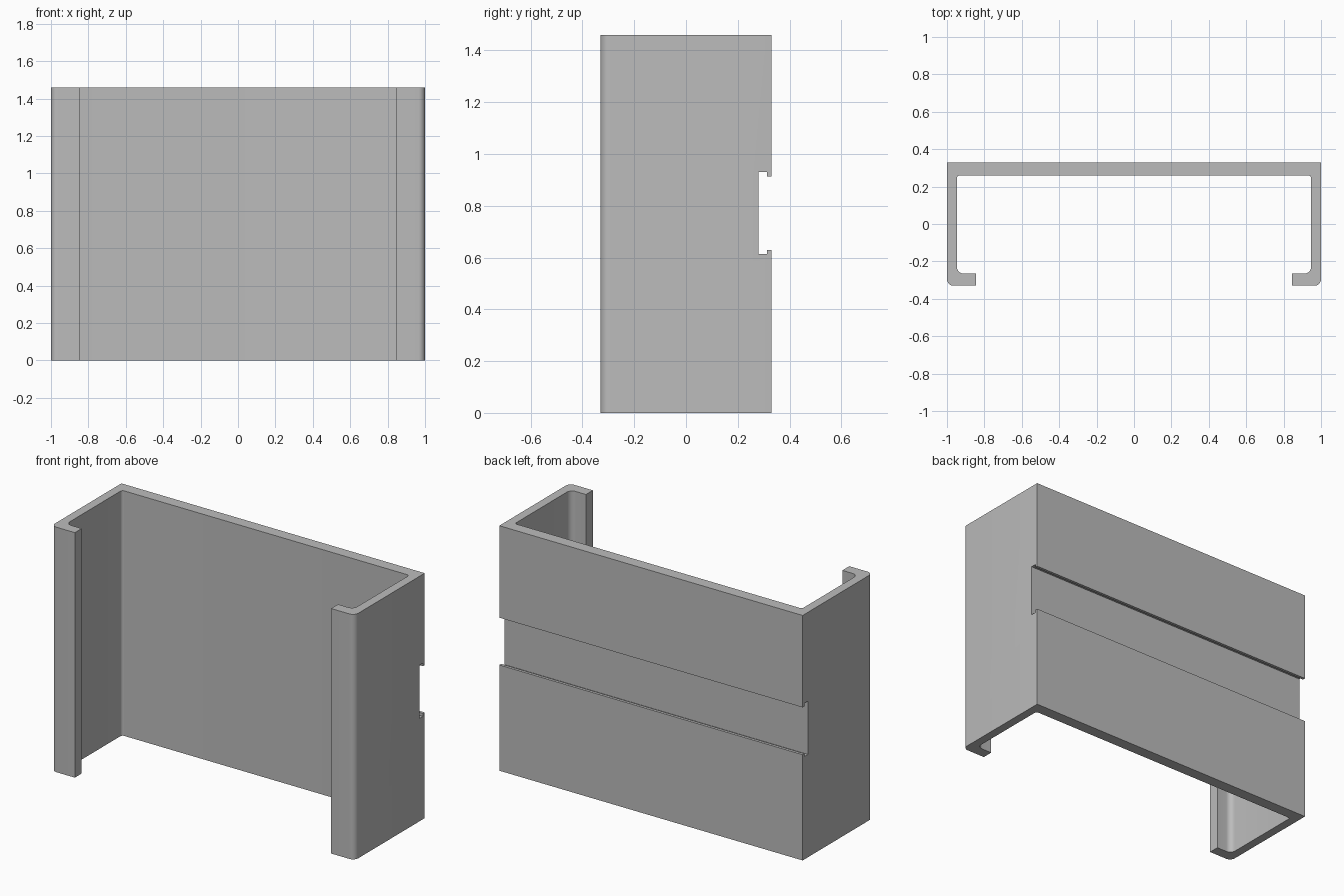
import bpy, bmesh, math
from mathutils import Vector

cube = bpy.data.objects.get("Cube")
if cube:
    bpy.data.objects.remove(cube, do_unlink=True)

HEIGHT = 1.46

grey = bpy.data.materials.new("plain grey")
grey.use_nodes = True
colour = (0.5, 0.5, 0.5, 1)
grey.diffuse_color = colour
grey.node_tree.nodes["Principled BSDF"].inputs["Base Color"].default_value = colour


def rounded(corners, steps=8):
    """Replace each (x, y, radius) right-angle corner by an arc."""
    points = []
    for i, (x, y, r) in enumerate(corners):
        p = Vector((x, y))
        if r == 0:
            points.append(p)
            continue
        a = (Vector(corners[i - 1][:2]) - p).normalized() * r
        b = (Vector(corners[(i + 1) % len(corners)][:2]) - p).normalized() * r
        for k in range(steps + 1):
            t = math.pi / 2 * k / steps
            points.append(p + a * (1 - math.sin(t)) + b * (1 - math.cos(t)))
    return points


def extrude(name, points, direction):
    bm = bmesh.new()
    face = bm.faces.new([bm.verts.new(p) for p in points])
    result = bmesh.ops.extrude_face_region(bm, geom=[face])
    moved = [g for g in result["geom"] if isinstance(g, bmesh.types.BMVert)]
    bmesh.ops.translate(bm, verts=moved, vec=direction)
    bmesh.ops.recalc_face_normals(bm, faces=bm.faces)
    mesh = bpy.data.meshes.new(name)
    bm.to_mesh(mesh)
    bm.free()
    mesh.materials.append(grey)
    obj = bpy.data.objects.new(name, mesh)
    bpy.context.collection.objects.link(obj)
    return obj


# Channel section: half outline from back to front lip, then mirrored
half = [(1, 0.33, 0), (1, -0.33, 0.035), (0.845, -0.33, 0),
        (0.845, -0.265, 0), (0.947, -0.265, 0.035), (0.947, 0.26, 0.015)]
outline = half + [(-x, y, r) for x, y, r in reversed(half)]
bracket = extrude("channel_bracket",
                  [(p.x, p.y, 0) for p in rounded(outline)], (0, 0, HEIGHT))

# T-shaped slot across the back
slot = [(0.28, 0.613), (0.313, 0.613), (0.313, 0.63), (0.4, 0.63),
        (0.4, 0.912), (0.313, 0.912), (0.313, 0.93), (0.28, 0.93)]
cutter = extrude("slot_cutter", [(-1.1, y, z) for y, z in slot], (2.2, 0, 0))
cutter.hide_render = True

cut = bracket.modifiers.new("slot", "BOOLEAN")
cut.operation = "DIFFERENCE"
cut.solver = "EXACT"
cut.object = cutter

# Apply the cut and shade the rounded corners smoothly
bpy.ops.object.select_all(action="DESELECT")
bpy.context.view_layer.objects.active = bracket
bracket.select_set(True)
bpy.ops.object.modifier_apply(modifier=cut.name)
bpy.data.objects.remove(cutter, do_unlink=True)
bpy.ops.object.shade_smooth_by_angle(angle=math.radians(30))
